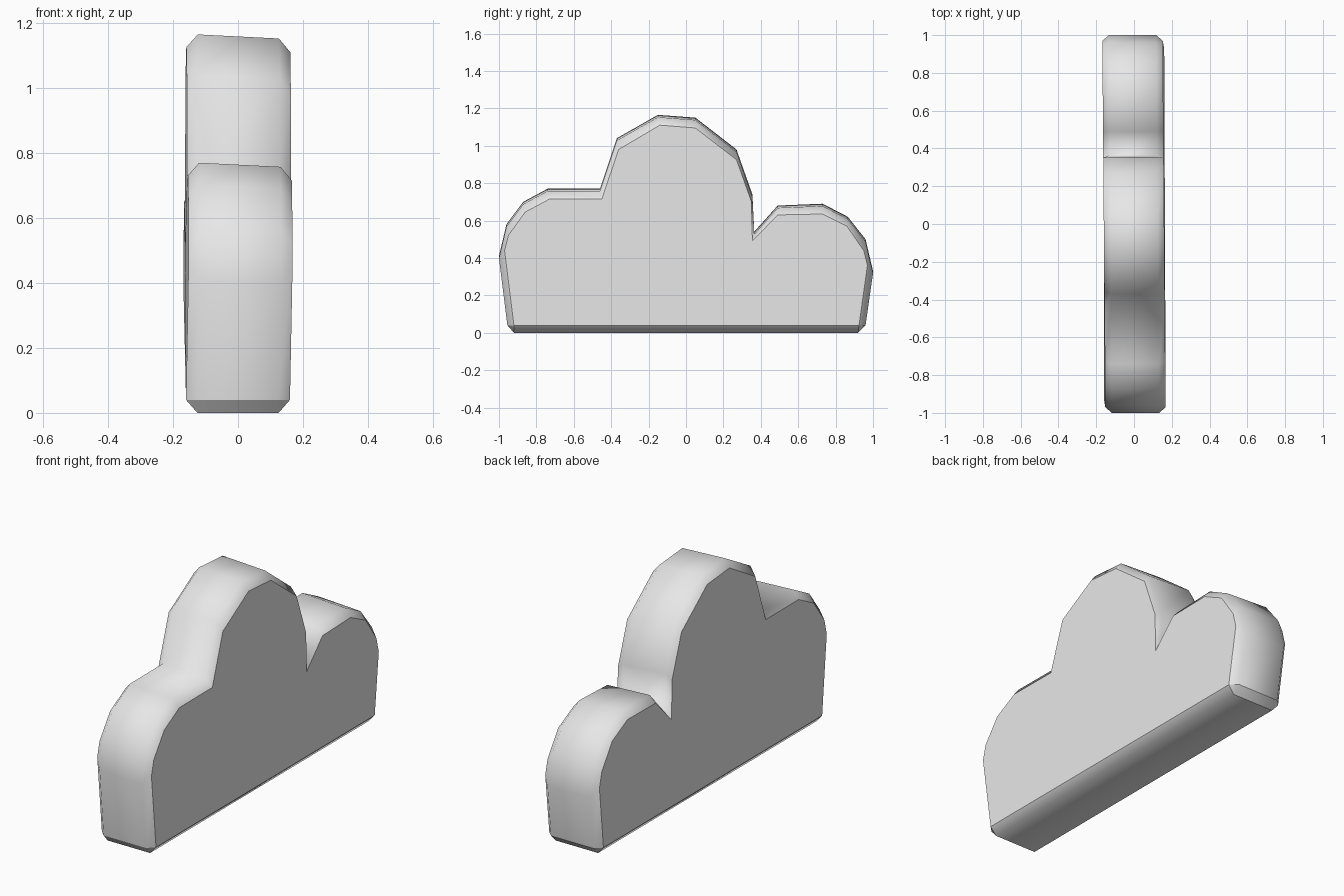
import bpy
import bmesh

default_cube = bpy.data.objects.get("Cube")
if default_cube:
    bpy.data.objects.remove(default_cube, do_unlink=True)

# Cloud outline as (y, z): the rim of the wall and the matching edge of the flat side
RIM = [(-.92, 0), (-.955, .04), (-1, .41), (-.96, .58), (-.87, .7), (-.74, .77), (-.46, .77),
       (-.37, 1.04), (-.15, 1.165), (.05, 1.15), (.27, .98), (.355, .74), (.365, .54),
       (.49, .68), (.73, .69), (.865, .62), (.96, .5), (1, .33), (.96, .04), (.92, 0)]
SIDE = [(-.92, .04), (-.92, .04), (-.97, .44), (-.95, .52), (-.86, .645), (-.73, .715), (-.45, .715),
        (-.36, .98), (-.14, 1.11), (.05, 1.095), (.27, .925), (.35, .7), (.355, .49),
        (.49, .63), (.73, .635), (.86, .57), (.95, .44), (.97, .36), (.925, .04), (.925, .04)]
RIM_X, SIDE_X = .125, .16
TILT, TWIST = .05, .008


def make_material(name, color):
    material = bpy.data.materials.new(name)
    material.use_nodes = True
    material.diffuse_color = color
    shader = next(n for n in material.node_tree.nodes if n.type == 'BSDF_PRINCIPLED')
    shader.inputs["Base Color"].default_value = color
    return material


def add_ring(bm, outline, x, level_x):
    """Place one outline at x, with the slight hand-made lean of the upper part."""
    ring = []
    for y, z in outline:
        upper = min(1, max(0, z - .04) / .3)
        lean = TILT * (x - level_x) * upper
        ring.append(bm.verts.new((x - TWIST * y * upper, y, z - lean)))
    return ring


def build_cloud():
    bm = bmesh.new()
    rings = [add_ring(bm, SIDE, -SIDE_X, SIDE_X), add_ring(bm, RIM, -RIM_X, -RIM_X),
             add_ring(bm, RIM, RIM_X, -RIM_X), add_ring(bm, SIDE, SIDE_X, SIDE_X)]
    count = len(RIM)

    # Wall and chamfers between neighbouring rings
    for a, b in zip(rings, rings[1:]):
        for i in range(count):
            j = (i + 1) % count
            bm.faces.new((a[i], a[j], b[j], b[i]))

    # Flat sides
    caps = [bm.faces.new(rings[0]), bm.faces.new(rings[-1])]
    bottom_corners = {v for ring in rings for v in (ring[0], ring[1], ring[-2], ring[-1])}

    for face in bm.faces:
        face.smooth = True

    # Crisp edges round the flat sides and across the bottom corners
    for cap in caps:
        for edge in cap.edges:
            edge.smooth = False
    for a, b in zip(rings, rings[1:]):
        for i in (0, 1, -2, -1):
            bm.edges.get((a[i], b[i])).smooth = False

    bmesh.ops.remove_doubles(bm, verts=list(bottom_corners), dist=.0005)
    bmesh.ops.recalc_face_normals(bm, faces=bm.faces[:])
    mesh = bpy.data.meshes.new("cloud")
    bm.to_mesh(mesh)
    bm.free()
    cloud = bpy.data.objects.new("cloud", mesh)
    bpy.context.collection.objects.link(cloud)
    return cloud


cloud = build_cloud()
cloud.data.materials.append(make_material("pale grey", (.8, .8, .8, 1)))
